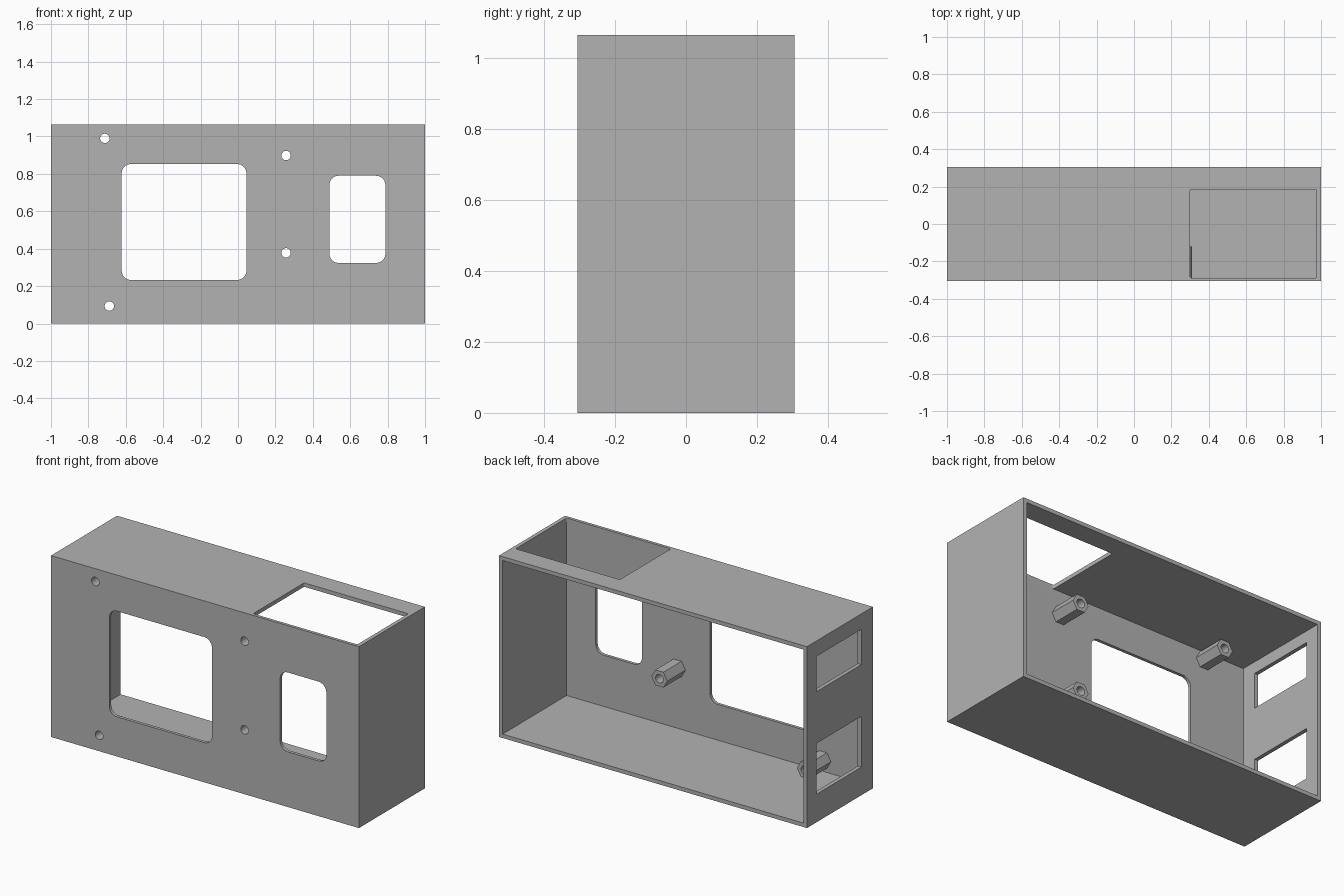
import bpy, bmesh, math
from mathutils import Matrix, Vector

cube = bpy.data.objects.get("Cube")
if cube:
    bpy.data.objects.remove(cube, do_unlink=True)

W, D, H = 2.0, 0.612, 1.065      # outer size
WALL, FACE = 0.023, 0.018        # side wall and front panel thickness
FRONT, BACK = -D / 2, D / 2

grey = bpy.data.materials.new("light grey")
grey.use_nodes = True
colour = (0.45, 0.45, 0.45, 1)
grey.diffuse_color = colour
grey.node_tree.nodes["Principled BSDF"].inputs["Base Color"].default_value = colour


def make(name, bm):
    bmesh.ops.recalc_face_normals(bm, faces=bm.faces)
    mesh = bpy.data.meshes.new(name)
    bm.to_mesh(mesh)
    bm.free()
    ob = bpy.data.objects.new(name, mesh)
    bpy.context.collection.objects.link(ob)
    mesh.materials.append(grey)
    return ob


def box(name, lo, hi, radius=0, axis=1):
    """Box between two corners, with the edges along one axis rounded."""
    lo, hi = Vector(lo), Vector(hi)
    bm = bmesh.new()
    bmesh.ops.create_cube(bm, size=1)
    for v in bm.verts:
        v.co = (lo + hi) / 2 + v.co * (hi - lo)
    if radius:
        edges = [e for e in bm.edges
                 if abs((e.verts[0].co - e.verts[1].co).normalized()[axis]) > 0.9]
        bmesh.ops.bevel(bm, geom=edges, offset=radius, segments=8,
                        profile=0.5, affect='EDGES')
    return make(name, bm)


def rod(name, x, z, y0, y1, radius, sides):
    """Prism along y with a corner pointing along x."""
    bm = bmesh.new()
    bmesh.ops.create_circle(bm, cap_ends=True, radius=radius, segments=sides)
    turn = Matrix.Rotation(math.pi / 2, 4, 'X')
    for v in bm.verts:
        angle = math.atan2(v.co.y, v.co.x) + math.pi / 2
        v.co = (radius * math.cos(angle), radius * math.sin(angle), 0)
    bm.transform(Matrix.Translation((x, y0, z)) @ turn)
    out = bmesh.ops.extrude_face_region(bm, geom=bm.faces[:])
    for v in out["geom"]:
        if isinstance(v, bmesh.types.BMVert):
            v.co.y = y1
    return make(name, bm)


def cut(target, cutter):
    mod = target.modifiers.new("cut", 'BOOLEAN')
    mod.operation = 'DIFFERENCE'
    mod.solver = 'EXACT'
    mod.object = cutter
    bpy.context.view_layer.objects.active = target
    bpy.ops.object.modifier_apply(modifier=mod.name)
    bpy.data.objects.remove(cutter, do_unlink=True)


def smooth(ob):
    bpy.ops.object.select_all(action='DESELECT')
    ob.select_set(True)
    bpy.context.view_layer.objects.active = ob
    bpy.ops.object.shade_smooth_by_angle(angle=math.radians(30))


# Case, hollow and open at the back
case = box("case", (-W / 2, FRONT, 0), (W / 2, BACK, H))
cut(case, box("hollow", (-W / 2 + WALL, FRONT + FACE, WALL),
              (W / 2 - WALL, BACK + 0.1, H - WALL)))

# Rounded openings in the front panel
for x0, x1, z0, z1 in ((-0.622, 0.045, 0.233, 0.853), (0.488, 0.788, 0.324, 0.79)):
    cut(case, box("window", (x0, FRONT - 0.1, z0), (x1, FRONT + 0.1, z1), 0.05))

# Opening in the top
cut(case, box("hatch", (0.3, FRONT + FACE, H - 0.1),
              (W / 2 - WALL, 0.185, H + 0.1), 0.008, 2))

# Two openings in the right side
for z0, z1 in ((0.767, 0.974), (0.165, 0.463)):
    cut(case, box("port", (-W / 2 - 0.1, -0.198, z0), (-W / 2 + 0.1, 0.217, z1)))

# Hexagonal standoffs with a screw hole through each
for i, (x, z) in enumerate(((-0.712, 0.99), (0.257, 0.898),
                            (0.257, 0.378), (-0.688, 0.093)), 1):
    post = rod(f"standoff_{i}", x, z, FRONT + FACE, -0.12, 0.052, 6)
    for part in (case, post):
        cut(part, rod("bore", x, z, FRONT - 0.1, 0, 0.025, 32))
    smooth(post)
smooth(case)
